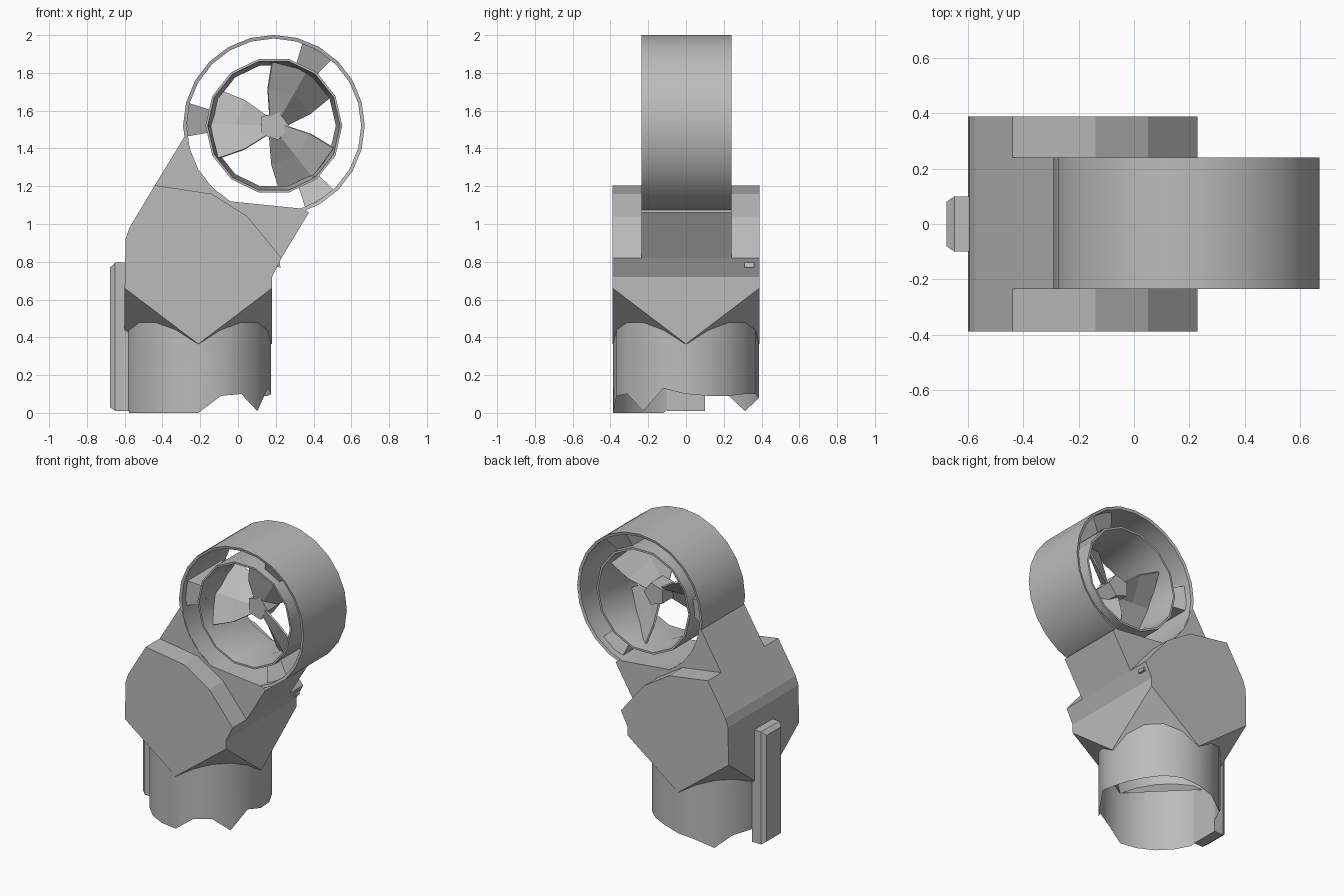
import bpy
import bmesh
from math import sin, cos, radians

cube = bpy.data.objects.get("Cube")
if cube:
    bpy.data.objects.remove(cube)

grey = bpy.data.materials.new("plain grey")
grey.use_nodes = True
grey.diffuse_color = (0.5, 0.5, 0.5, 1)
grey.node_tree.nodes["Principled BSDF"].inputs["Base Color"].default_value = (0.5, 0.5, 0.5, 1)

RX, RZ = 0.19, 1.52   # ring centre
HX = -0.21            # handle centre
W = 0.388             # half width of the body


def finish(name, bm, smooth=None, hollow=False):
    bmesh.ops.recalc_face_normals(bm, faces=bm.faces)
    if hollow:  # open the level faces so the inside stays empty
        bm.normal_update()
        level = [f for f in bm.faces if abs(f.normal.z) > 0.995]
        bmesh.ops.delete(bm, geom=level, context='FACES')
    mesh = bpy.data.meshes.new(name)
    bm.to_mesh(mesh)
    bm.free()
    mesh.materials.append(grey)
    obj = bpy.data.objects.new(name, mesh)
    bpy.context.collection.objects.link(obj)
    if smooth:
        bpy.ops.object.select_all(action='DESELECT')
        obj.select_set(True)
        bpy.context.view_layer.objects.active = obj
        bpy.ops.object.shade_smooth_by_angle(angle=radians(smooth))
    return obj


def polar(r, deg):
    return RX + r * cos(radians(deg)), RZ + r * sin(radians(deg))


def prism(name, outline, y0, y1, hollow=False):
    """Extrude an x-z outline along y."""
    bm = bmesh.new()
    face = bm.faces.new([bm.verts.new((x, y0, z)) for x, z in outline])
    ext = bmesh.ops.extrude_face_region(bm, geom=[face])["geom"]
    for v in ext:
        if isinstance(v, bmesh.types.BMVert):
            v.co.y = y1
    bmesh.ops.triangulate(bm, faces=[f for f in bm.faces if len(f.verts) > 4])
    return finish(name, bm, hollow=hollow)


def hull(name, points, hollow=False):
    bm = bmesh.new()
    for p in points:
        bm.verts.new(p)
    bmesh.ops.convex_hull(bm, input=bm.verts)
    bmesh.ops.dissolve_limit(bm, angle_limit=0.01, verts=bm.verts, edges=bm.edges)
    return finish(name, bm, hollow=hollow)


def lathe_ring(name, profile, sides):
    """Closed (radius, y) profile turned about the ring axis."""
    bm = bmesh.new()
    rows = []
    for i in range(sides):
        row = []
        for r, y in profile:
            x, z = polar(r, 360 * i / sides)
            row.append(bm.verts.new((x, y, z)))
        rows.append(row)
    n = len(profile)
    for i in range(sides):
        a, b = rows[i], rows[(i + 1) % sides]
        for j in range(n):
            k = (j + 1) % n
            bm.faces.new((a[j], a[k], b[k], b[j]))
    return finish(name, bm, 35)


# Wide body with sloping shoulders
outline = [(-0.6, 0.66), (-0.595, 0.92), (-0.575, 0.98), (-0.44, 1.205), (-0.14, 1.16),
           (0.05, 1.04), (0.23, 0.82), (0.18, 0.72), (0.18, 0.66)]
prism("body", outline, -W, W, hollow=True)

# Square-to-diamond taper that meets the round handle
points = [(x, s * W, 0.66) for x in (-0.6, 0.18) for s in (-1, 1)]
points += [(HX + 0.39 * dx, W * dy, 0.365) for dx, dy in ((1, 0), (-1, 0), (0, 1), (0, -1))]
hull("body_taper", points, hollow=True)

# Round hollow handle with a worn, uneven lower rim
rim = [0.1, 0.09, 0.09, 0.1, 0.1, 0.08, 0.06, 0.01, 0.09, 0.1,
       0.1, 0, 0, 0, 0, 0, 0.09, 0.1, 0.01, 0.13]
bm = bmesh.new()
top, low = [], []
for i, z in enumerate(rim):
    a = radians(360 * i / len(rim))
    x, y = HX + 0.386 * cos(a), (W - 0.002) * sin(a)
    top.append(bm.verts.new((x, y, 0.72)))
    low.append(bm.verts.new((x, y, z)))
for i in range(len(rim)):
    j = (i + 1) % len(rim)
    bm.faces.new((low[i], low[j], top[j], top[i]))
bm.faces.new(top)
finish("handle", bm, 40)

# Narrow neck cradling the ring
arc = [polar(0.462, a) for a in range(190, 241, 10)]
prism("neck", [(-0.44, 1.205), (-0.285, 1.46)] + arc +
      [(0.35, 1.08), (0.375, 1.06), (0.23, 0.82), (0.0, 0.78), (-0.4, 0.9)], -0.235, 0.24)

# Thin outer ring and flared inner shroud
lathe_ring("outer_ring", [(0.481, -0.235), (0.481, 0.24), (0.462, 0.235), (0.462, -0.23)], 24)
lathe_ring("inner_shroud", [(0.362, -0.2), (0.362, 0.2), (0.348, 0.2), (0.328, 0.0),
                            (0.35, -0.2)], 14)

# Three wedge struts between the rings
for n, a in enumerate((176, 60, -58)):
    pts = []
    for r, spread, depth in ((0.468, 11, 0.19), (0.345, 10, 0.14)):
        for s in (-1, 1):
            x, z = polar(r, a + s * spread)
            pts += [(x, -depth, z), (x, depth, z)]
    hull(f"strut_{n + 1}", pts)

# Fan hub and three broad folded blades
hub = [polar(0.08, a) for a in range(0, 360, 72)]
hull("fan_hub", [(x, y, z) for x, z in hub for y in (-0.06, 0.08)])
for n, a in enumerate((178, 60, -52)):
    bm = bmesh.new()
    rows = []
    for r, half, pitch in ((0.06, 55, 0.05), (0.2, 40, 0.1), (0.34, 32, 0.13)):
        row = []
        for t in (-1, 0, 1):
            x, z = polar(r, a + t * half)
            row.append(bm.verts.new((x, -t * pitch - 0.04 * (t == 0), z)))
        rows.append(row)
    for p, q in zip(rows, rows[1:]):
        for i in range(2):
            bm.faces.new((p[i], p[i + 1], q[i + 1], q[i]))
    blade = finish(f"fan_blade_{n + 1}", bm)
    solid = blade.modifiers.new("thickness", 'SOLIDIFY')
    solid.thickness = 0.012

# Back clip with a chamfered outer face
hull("clip", [(x, s * w, z) for x, w, z0, z1 in ((-0.58, 0.1, 0.01, 0.795),
                                               (-0.65, 0.1, 0.01, 0.795),
                                               (-0.678, 0.08, 0.03, 0.77))
              for s in (-1, 1) for z in (z0, z1)])

# Small catch on the front corner
prism("catch", [(0.19, 0.775), (0.225, 0.77), (0.22, 0.795), (0.2, 0.8)], 0.31, 0.36)
